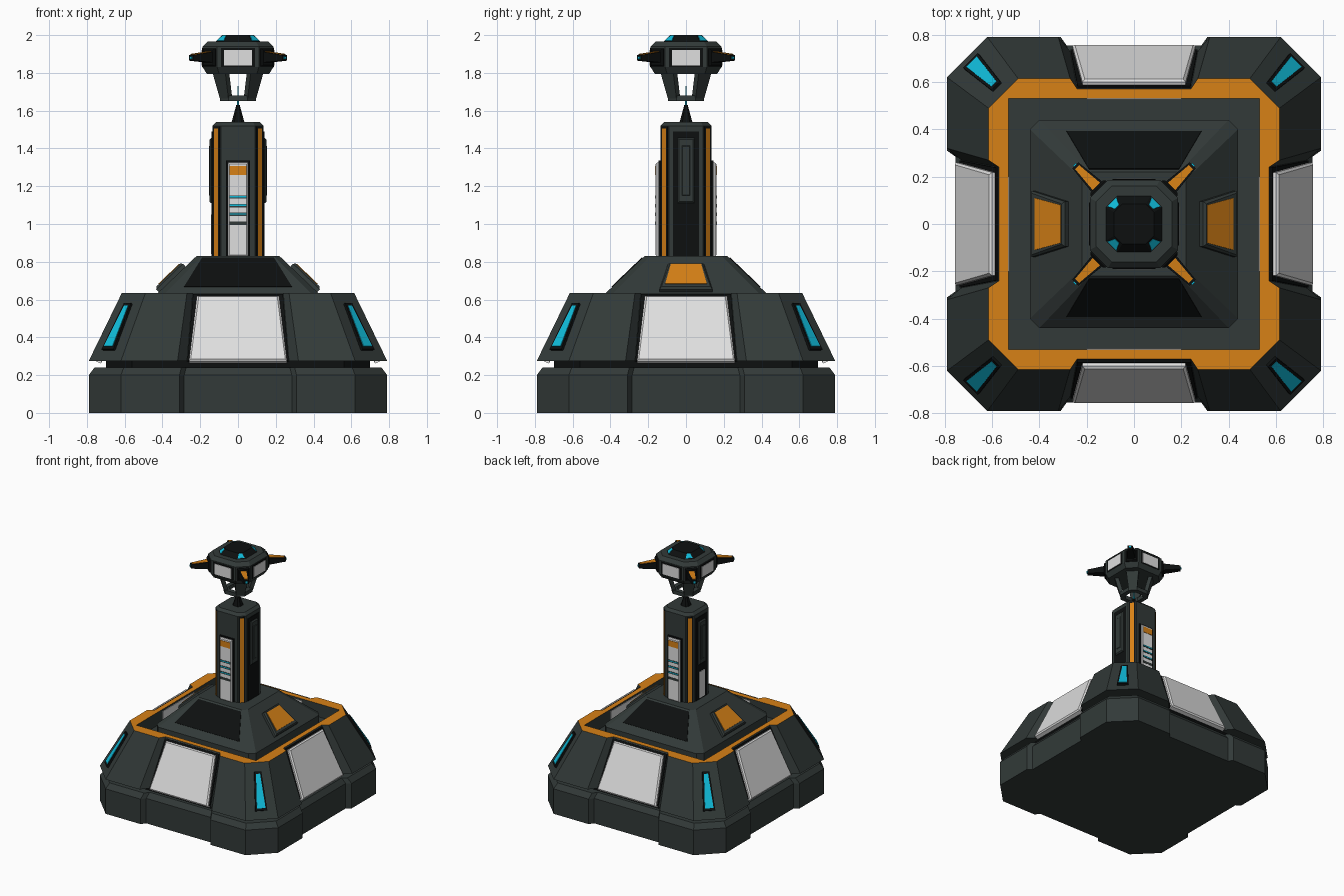
import bpy, bmesh
from math import pi, radians
from mathutils import Vector, Matrix

if "Cube" in bpy.data.objects:
    bpy.data.objects.remove(bpy.data.objects["Cube"])


def material(name, r, g, b):
    m = bpy.data.materials.new(name)
    m.use_nodes = True
    m.diffuse_color = (r, g, b, 1)
    m.node_tree.nodes["Principled BSDF"].inputs["Base Color"].default_value = (r, g, b, 1)
    return m


DARK = material("dark slate", 0.032, 0.042, 0.040)
BLACK = material("black", 0.004, 0.005, 0.005)
WHITE = material("light grey", 0.74, 0.74, 0.74)
ORANGE = material("orange", 0.68, 0.22, 0.008)
CYAN = material("cyan", 0.005, 0.50, 0.70)

ONCE = (0,)
ALL = (0, 90, 180, 270)
FRONT_BACK = (0, 180)
SIDES = (90, 270)
CORNERS = (45, 135, 225, 315)


def loft(name, rings, mat, turns=ONCE, closed=False, rule=None, second=None):
    """Skin a stack of rings, repeated at each turn about z."""
    bm = bmesh.new()
    for turn in turns:
        rot = Matrix.Rotation(radians(turn), 4, "Z")
        rows = [[bm.verts.new(rot @ Vector(p)) for p in ring] for ring in rings]
        n = len(rows[0])
        pairs = list(zip(rows, rows[1:]))
        if closed:
            pairs.append((rows[-1], rows[0]))
        else:
            bm.faces.new(rows[0])
            bm.faces.new(rows[-1])
        for a, b in pairs:
            for i in range(n):
                j = (i + 1) % n
                bm.faces.new((a[i], a[j], b[j], b[i]))
    bmesh.ops.remove_doubles(bm, verts=bm.verts, dist=0.0001)
    bmesh.ops.recalc_face_normals(bm, faces=bm.faces)
    if rule:
        for f in bm.faces:
            f.material_index = int(rule(f))
    mesh = bpy.data.meshes.new(name)
    bm.to_mesh(mesh)
    bm.free()
    mesh.materials.append(mat)
    if second:
        mesh.materials.append(second)
    obj = bpy.data.objects.new(name, mesh)
    bpy.context.collection.objects.link(obj)
    return obj


def octagon(r, c, z):
    """Square of half width r with corners cut back to c."""
    return [(x, y, z) for x, y in ((-c, -r), (c, -r), (r, -c), (r, c),
                                   (c, r), (-c, r), (-r, c), (-r, -c))]


def notched(outer, corner, edge, notch, inner, z):
    """Cut-corner square with a shallow notch in every side."""
    side = [(-corner, -outer), (-edge, -outer), (-notch, -inner),
            (notch, -inner), (edge, -outer), (corner, -outer)]
    return [Matrix.Rotation(radians(t), 3, "Z") @ Vector((x, y, z))
            for t in ALL for x, y in side]


def plate(name, low, high, mat, turns, t=0.006, sink=0.01, bevel=0.0):
    """Trapezoid slab from low to high, each (half width, distance, z)."""
    (w0, y0, z0), (w1, y1, z1) = low, high
    a, b = Vector((0, -y0, z0)), Vector((0, -y1, z1))
    up = (b - a).normalized()
    out = Vector((0, -up.z, up.y))

    def ring(depth, cut):
        p, q = a + out * depth + up * cut, b + out * depth - up * cut
        return [p - Vector((w0 - cut, 0, 0)), p + Vector((w0 - cut, 0, 0)),
                q + Vector((w1 - cut, 0, 0)), q - Vector((w1 - cut, 0, 0))]

    rings = [ring(-sink, 0), ring(t - bevel, 0)]
    if bevel:
        rings.append(ring(t, bevel))
    return loft(name, rings, mat, turns)


def bar(name, near, far, mat, turns):
    """Radial bar between two sections, each (half width, distance, z low, z high)."""
    rings = [[(-w, -y, lo), (w, -y, lo), (w, -y, hi), (-w, -y, hi)]
             for w, y, lo, hi in (near, far)]
    return loft(name, rings, mat, turns)


# Foundation slab and dark gap above it
foot = (0.79, 0.62, 0.31, 0.285, 0.755)
loft("foundation", [notched(*foot, 0), notched(*foot, 0.2),
                    notched(0.76, 0.605, 0.30, 0.275, 0.725, 0.24)], DARK)
loft("shadow_gap", [octagon(0.70, 0.56, 0.23), octagon(0.70, 0.56, 0.28)], BLACK)

# Sloped shell with an orange rim around a sunken deck
rim = notched(0.615, 0.49, 0.27, 0.24, 0.57, 0.635)


def inner_rim(z):
    def clamp(v):
        return max(-0.53, min(0.53, v * 1.1))
    return [(clamp(p.x), clamp(p.y), z) for p in rim]


loft("shell", [notched(0.79, 0.62, 0.32, 0.27, 0.73, 0.275), rim,
               inner_rim(0.635), inner_rim(0.53)], DARK, second=ORANGE,
     rule=lambda f: f.calc_center_median().z > 0.63)

# Armour panels set in the notches
plate("armour_frame", (0.268, 0.73, 0.275), (0.238, 0.575, 0.625), BLACK, ALL, t=0.008)
plate("armour_panel", (0.26, 0.734, 0.265), (0.218, 0.581, 0.612), WHITE, ALL,
      t=0.03, bevel=0.01)
plate("armour_panel_inside", (0.2, 0.53, 0.535), (0.2, 0.53, 0.62), WHITE, ALL,
      t=-0.004, sink=0)

# Light slots on the shell corners
plate("slot_frame", (0.044, 0.965, 0.33), (0.026, 0.815, 0.575), BLACK, CORNERS, t=0.015)
plate("slot_light", (0.032, 0.957, 0.345), (0.015, 0.823, 0.56), CYAN, CORNERS, t=0.018)

# Pyramid plinth
loft("plinth", [octagon(0.44, 0.40, 0.53), octagon(0.44, 0.40, 0.62),
                octagon(0.22, 0.19, 0.83)], DARK)
plate("plinth_grille", (0.285, 0.391, 0.667), (0.19, 0.231, 0.82), BLACK, FRONT_BACK, t=0.004)
plate("hatch_housing", (0.14, 0.419, 0.64), (0.095, 0.278, 0.775), DARK, SIDES,
      t=0.03, bevel=0.01)
plate("hatch", (0.11, 0.398, 0.66), (0.08, 0.288, 0.765), ORANGE, SIDES, t=0.034)

# Column with corner stripes
loft("column", [octagon(0.135, 0.09, 0.82), octagon(0.135, 0.09, 1.52),
                octagon(0.115, 0.08, 1.54)], DARK)
plate("stripe_groove", (0.024, 0.159, 0.83), (0.024, 0.159, 1.515), BLACK, CORNERS, t=0.003)
plate("stripe", (0.014, 0.159, 0.83), (0.014, 0.159, 1.505), ORANGE, CORNERS)

# Display panels on the front and back of the column
plate("display_frame", (0.063, 0.135, 0.83), (0.063, 0.135, 1.335), BLACK, FRONT_BACK, t=0.01)
plate("display_panel", (0.053, 0.135, 0.83), (0.053, 0.135, 1.325), WHITE, FRONT_BACK,
      t=0.026, bevel=0.007)
plate("display_badge", (0.044, 0.16, 1.26), (0.044, 0.16, 1.307), ORANGE, FRONT_BACK, t=0.004)
for i in range(4):
    z = 1.005 + i * 0.046
    plate("display_slit", (0.045, 0.16, z - 0.009), (0.045, 0.16, z + 0.009),
          DARK, FRONT_BACK, t=0.003)
    if i:
        plate("display_light", (0.045, 0.16, z - 0.002), (0.045, 0.16, z + 0.005),
              CYAN, FRONT_BACK, t=0.005)

# Side recesses and boxes of the column
plate("side_recess", (0.07, 0.135, 0.83), (0.07, 0.135, 1.49), BLACK, SIDES, t=0.004)
plate("side_box", (0.045, 0.135, 1.11), (0.045, 0.135, 1.455), DARK, SIDES,
      t=0.015, bevel=0.008)
plate("side_box_inset", (0.022, 0.15, 1.15), (0.022, 0.15, 1.415), DARK, SIDES,
      t=0.004, bevel=0.004)
plate("side_door", (0.035, 0.135, 0.84), (0.035, 0.135, 1.05), WHITE, (270,), t=0.008)

# Emitter tip
loft("emitter_cone", [octagon(0.035, 0.02, 1.535), octagon(0.009, 0.005, 1.63)], BLACK)
loft("emitter_beam", [octagon(0.007, 0.004, 1.6), octagon(0.002, 0.001, 1.73)], CYAN)

# Open cage under the head
loft("cage_ring", [octagon(0.095, 0.05, 1.65), octagon(0.095, 0.05, 1.68),
                   octagon(0.06, 0.032, 1.68), octagon(0.06, 0.032, 1.65)],
     DARK, closed=True)
plate("cage_strut", (0.032, 0.1, 1.665), (0.048, 0.14, 1.805), DARK, CORNERS,
      t=0.004, sink=0.025)

# Head
loft("head", [octagon(0.165, 0.1, 1.795), octagon(0.187, 0.11, 1.83),
              octagon(0.187, 0.11, 1.94), octagon(0.16, 0.095, 1.967)], DARK)
plate("window_frame", (0.09, 0.187, 1.832), (0.09, 0.187, 1.932), BLACK, ALL, t=0.003)
plate("window", (0.075, 0.187, 1.838), (0.075, 0.187, 1.922), WHITE, ALL, t=0.006)
loft("dome", [octagon(0.125, 0.075, 1.96), octagon(0.085, 0.05, 2.0)], BLACK)
plate("dome_light", (0.026, 0.13, 1.97), (0.012, 0.101, 1.995), CYAN, CORNERS, t=0.003)

# Diagonal arms
plate("arm_socket", (0.045, 0.208, 1.835), (0.045, 0.208, 1.93), BLACK, CORNERS,
      t=0.016, bevel=0.008)
bar("arm", (0.035, 0.19, 1.853, 1.915), (0.018, 0.35, 1.865, 1.895), BLACK, CORNERS)
bar("arm_stripe", (0.022, 0.225, 1.9, 1.912), (0.012, 0.34, 1.88, 1.901), ORANGE, CORNERS)
bar("arm_tip", (0.008, 0.345, 1.873, 1.888), (0.008, 0.356, 1.873, 1.888), CYAN, CORNERS)
